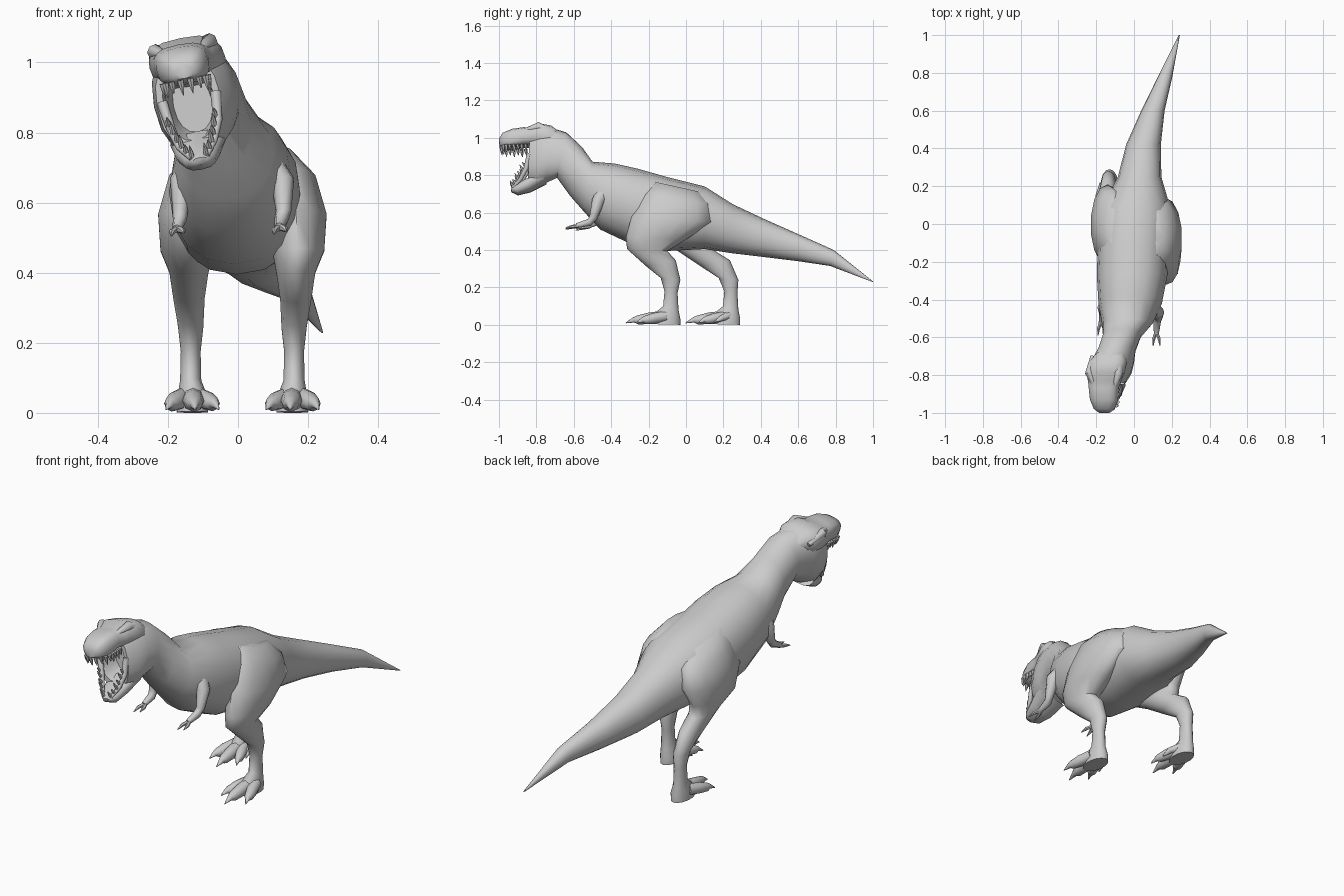
import bpy, bmesh, math
from mathutils import Vector, Matrix

PIVOT = Vector((-0.15, 0, 0.95))
HEAD_ROLL = 0.2


def roll(p, angle, c):
    return Matrix.Rotation(-angle, 3, 'Y') @ (p - c) + c


def oval(c, a, b, sides, n):
    pts = []
    for i in range(sides):
        t = 2 * math.pi * i / sides
        u, v = math.cos(t), math.sin(t)
        pts.append(c + a * math.copysign(abs(u) ** (2 / n), u)
                   + b * math.copysign(abs(v) ** (2 / n), v))
    return pts


def add_loft(bm, rings):
    loops = [[bm.verts.new(p) for p in r] for r in rings]
    k = len(loops[0])
    for r, s in zip(loops, loops[1:]):
        for i in range(k):
            j = (i + 1) % k
            bm.faces.new((r[i], r[j], s[j], s[i]))
    bm.faces.new(loops[0])
    bm.faces.new(loops[-1][::-1])


def finish(name, bm, angle=50):
    bmesh.ops.recalc_face_normals(bm, faces=bm.faces)
    me = bpy.data.meshes.new(name)
    bm.to_mesh(me)
    bm.free()
    ob = bpy.data.objects.new(name, me)
    bpy.context.collection.objects.link(ob)
    bpy.ops.object.select_all(action='DESELECT')
    ob.select_set(True)
    bpy.context.view_layer.objects.active = ob
    bpy.ops.object.shade_smooth_by_angle(angle=math.radians(angle))


def sections(rows, sides=16, n=2.2, rolls=None, head=False):
    # each row: centre x, (y, z) of one edge, (y, z) of the opposite edge, half width
    rings = []
    for i, (x, y1, z1, y2, z2, hw) in enumerate(rows):
        p, q = Vector((x, y1, z1)), Vector((x, y2, z2))
        c = (p + q) / 2
        ring = oval(c, (p - q) / 2, Vector((hw, 0, 0)), sides, n)
        if head:
            ring = [roll(v, HEAD_ROLL, PIVOT) for v in ring]
        elif rolls and rolls.get(i):
            ring = [roll(v, rolls[i], c) for v in ring]
        rings.append(ring)
    return rings


def tube(bm, pts, radii, sides=8):
    pts = [Vector(p) for p in pts]
    rings = []
    for i, p in enumerate(pts):
        d = (pts[min(i + 1, len(pts) - 1)] - pts[max(i - 1, 0)]).normalized()
        a = d.cross(Vector((1, 0, 0))).normalized()
        rings.append(oval(p, a * radii[i], d.cross(a) * radii[i], sides, 2))
    add_loft(bm, rings)


# tail, trunk, neck and back of the head, ending in a hollow throat
bm = bmesh.new()
add_loft(bm, sections([
    (.24, 1.0, .232, 1.0, .228, .003),
    (.165, .79, .40, .77, .315, .038),
    (.10, .60, .485, .60, .34, .062),
    (.05, .42, .565, .42, .362, .092),
    (.03, .25, .645, .25, .382, .115),
    (.01, .10, .74, .10, .405, .178),
    (-.003, -.10, .79, -.10, .395, .188),
    (-.01, -.26, .835, -.28, .425, .187),
    (-.02, -.38, .862, -.46, .51, .168),
    (-.035, -.50, .872, -.55, .61, .135),
    (-.063, -.555, .95, -.62, .69, .102),
    (-.09, -.64, 1.03, -.69, .785, .098),
    (-.115, -.72, 1.055, -.75, .755, .113),
    (-.13, -.78, 1.06, -.80, .73, .112),
    (-.14, -.835, 1.03, -.845, .745, .092),
    (-.14, -.835, 1.0, -.845, .775, .074),
    (-.13, -.75, .97, -.76, .80, .055)],
    rolls={10: .06, 11: .14, 12: .18, 13: .2, 14: .2, 15: .2, 16: .2}))
finish("body", bm)

# upper skull
bm = bmesh.new()
add_loft(bm, sections([
    (-.11, -.65, 1.0, -.69, .93, .06),
    (-.127, -.72, 1.056, -.73, .92, .102),
    (-.14, -.785, 1.07, -.78, .94, .104),
    (-.145, -.83, 1.05, -.83, .95, .09),
    (-.15, -.87, 1.053, -.87, .95, .08),
    (-.15, -.93, 1.045, -.93, .937, .075),
    (-.15, -.98, 1.025, -.975, .943, .056),
    (-.15, -1.0, .995, -.997, .955, .03)], n=2.9, head=True))
finish("skull", bm)

# lower jaw
bm = bmesh.new()
add_loft(bm, sections([
    (-.155, -.937, .725, -.932, .705, .02),
    (-.155, -.915, .742, -.897, .69, .045),
    (-.155, -.865, .77, -.83, .708, .066),
    (-.145, -.80, .80, -.745, .752, .085)], sides=12, n=2.6, head=True))
# raised jaw rims joining the cheeks
for s in (-1, 1):
    path = [(-.155 + s * .022, -.925, .727), (-.155 + s * .05, -.885, .765),
            (-.15 + s * .068, -.855, .82), (-.15 + s * .078, -.835, .90)]
    tube(bm, [roll(Vector(p), HEAD_ROLL, PIVOT) for p in path], [.008, .011, .013, .016])
finish("lower_jaw", bm)

# brow ridges
bm = bmesh.new()
for s in (-1, 1):
    path = [(-.14 + s * .055, -.86, 1.03), (-.14 + s * .078, -.79, 1.044),
            (-.13 + s * .08, -.70, 1.01)]
    tube(bm, [roll(Vector(p), HEAD_ROLL, PIVOT) for p in path], [.01, .024, .01])
finish("brow", bm)

# teeth
bm = bmesh.new()


def tooth(p, d, r):
    p, d = Vector(p), Vector(d)
    tube(bm, [roll(q, HEAD_ROLL, PIVOT) for q in (p, p + d * .55, p + d)],
         [r, r * .7, .001], 6)


for s in (-1, 1):
    for i in range(8):
        t = (i + .5) / 8
        a = min(1, t * 2.2) * math.pi / 2
        y = -.94 - .048 * math.cos(a) + max(0, t - .45) * .17
        tooth((-.15 + s * .066 * math.sin(a), y, .952),
              (0, .004, -.044 + .01 * (i % 2)), .01)
    for i in range(6):
        t = (i + .5) / 6
        tooth((-.155 + s * (.01 + .062 * t ** .7), -.928 + .078 * t, .722 + .12 * t ** 1.2),
              (0, -.02, .036 - .01 * (i % 2)), .009)
finish("teeth", bm, 40)

# legs: right one forward, left one mirrored and swung back
LEG = [
    (.10, -.17, .765, .08, .71, .06),
    (.138, -.23, .70, .13, .645, .085),
    (.165, -.29, .58, .14, .55, .09),
    (.172, -.322, .47, .00, .455, .076),
    (.165, -.315, .405, -.10, .395, .057),
    (.165, -.215, .315, -.055, .345, .046),
    (.16, -.135, .25, -.03, .24, .037),
    (.16, -.115, .18, -.045, .17, .029),
    (.16, -.122, .10, -.04, .08, .031),
    (.155, -.17, .06, -.03, .03, .044),
    (.155, -.19, .004, -.03, .0, .046)]
SWING = [.01, .05, .07, .15, .255, .29, .31, .32, .32, .32, .32]
# toes: knuckle offset, tip x and y, thickness
TOES = [(-.02, .08, -.255, .021), (0, .148, -.322, .024), (.025, .23, -.265, .022)]
for name, side in (("right", 1), ("left", -1)):
    def place(x, y, k):
        return (x, y) if side > 0 else (.025 - x, y + SWING[k])
    rows = []
    for k, (x, y1, z1, y2, z2, hw) in enumerate(LEG):
        px, py1 = place(x, y1, k)
        rows.append((px, py1, z1, place(x, y2, k)[1], z2, hw))
    bm = bmesh.new()
    add_loft(bm, sections(rows, sides=14, n=2.0))
    finish(name + "_leg", bm)

    bm = bmesh.new()
    for off, tx, ty, r in TOES:
        pts = []
        for f, z in ((0, .045), (.4, .035), (.7, .026), (.8, .026), (1, .01)):
            x = .155 + off + (tx - .155 - off) * f
            pts.append((*place(x, -.11 + (ty + .11) * f, 10), z))
        tube(bm, pts, [r * 1.3, r * 1.3, r, r * .6, .002])
    # small inner toe
    tube(bm, [(*place(.135, -.09, 10), .05), (*place(.098, -.13, 10), .035),
              (*place(.083, -.17, 10), .014)], [.022, .016, .002])
    finish(name + "_toes", bm)

# arms with two clawed fingers
ARMS = {"right": [(.075, -.43, .73), (.128, -.47, .66), (.13, -.495, .575),
                  (.123, -.515, .548), (.118, -.585, .53)],
        "left": [(-.11, -.41, .73), (-.162, -.445, .66), (-.165, -.465, .575),
                 (-.166, -.48, .55), (-.174, -.53, .525)]}
for name, pts in ARMS.items():
    bm = bmesh.new()
    tube(bm, pts, [.04, .034, .022, .02, .013])
    hand = Vector(pts[-1])
    for dx, dz in ((-.014, -.02), (.016, -.012)):
        tube(bm, [hand + Vector((0, .015, 0)), hand + Vector((dx, -.025, dz * .4)),
                  hand + Vector((dx * 1.2, -.06, dz))], [.01, .009, .002], 6)
    finish(name + "_arm", bm)
